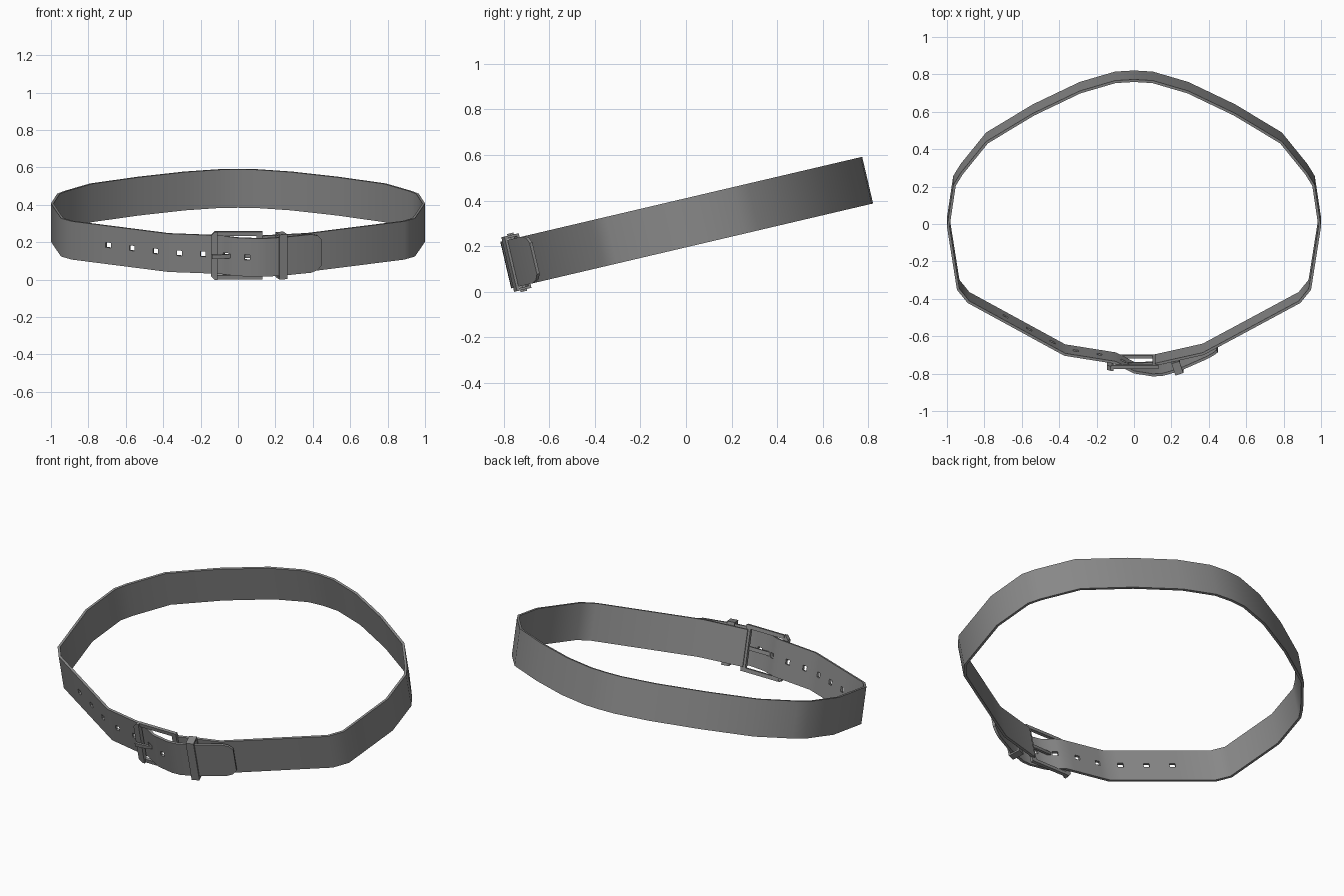
import bpy, bmesh, math
from mathutils import Matrix, Vector

cube = bpy.data.objects.get("Cube")
if cube:
    bpy.data.objects.remove(cube, do_unlink=True)

TILT = math.radians(13.2)
PLACE = Matrix.Translation((0, 0, 0.303)) @ Matrix.Rotation(TILT, 4, 'X')
STRETCH = 1 / math.cos(TILT)      # keeps the tilted plan the right depth
HALF = 0.105                      # half the strap width
HOLE = 0.014                      # half the hole size

grey = bpy.data.materials.new("grey")
grey.use_nodes = True
grey.diffuse_color = (0.25, 0.25, 0.25, 1)
grey.node_tree.nodes["Principled BSDF"].inputs["Base Color"].default_value = grey.diffuse_color


def finish(name, bm, thickness=0, angle=40):
    """Place a mesh in the tilted belt frame, thicken it and shade it."""
    bmesh.ops.recalc_face_normals(bm, faces=bm.faces)
    bm.transform(PLACE)
    mesh = bpy.data.meshes.new(name)
    bm.to_mesh(mesh)
    bm.free()
    mesh.materials.append(grey)
    obj = bpy.data.objects.new(name, mesh)
    bpy.context.collection.objects.link(obj)
    bpy.ops.object.select_all(action='DESELECT')
    obj.select_set(True)
    bpy.context.view_layer.objects.active = obj
    if thickness:
        mod = obj.modifiers.new("thickness", 'SOLIDIFY')
        mod.thickness = thickness
        mod.offset = 0
        mod.use_even_offset = True
        bpy.ops.object.modifier_apply(modifier=mod.name)
    bpy.ops.object.shade_smooth_by_angle(angle=math.radians(angle))
    return obj


def prism(bm, outline, direction):
    """Extrude a closed outline of 3D points along a direction."""
    face = bm.faces.new([bm.verts.new(p) for p in outline])
    out = bmesh.ops.extrude_face_region(bm, geom=[face])
    moved = [v for v in out["geom"] if isinstance(v, bmesh.types.BMVert)]
    bmesh.ops.translate(bm, verts=moved, vec=direction)


def at_x(path, x):
    """Point on a path whose x falls steadily."""
    for (x0, y0), (x1, y1) in zip(path, path[1:]):
        if x1 <= x <= x0:
            return x, y0 + (y1 - y0) * (x - x0) / (x1 - x0)


# Strap: free end through the buckle, then around the waist to the buckle bar
tongue = [(0.445, -0.664), (0.425, -0.674), (0.39, -0.691), (0.24, -0.757),
          (0.15, -0.782), (0.1, -0.784), (0, -0.768), (-0.1, -0.717),
          (-0.15, -0.709), (-0.37, -0.674), (-0.885, -0.393)]
side = [(-0.94, -0.325), (-0.993, 0.01), (-0.96, 0.23), (-0.922, 0.292),
        (-0.786, 0.46), (-0.537, 0.61), (-0.288, 0.729), (-0.1, 0.784)]
fixed_end = [(0.885, -0.393), (0.37, -0.67), (0.115, -0.727)]
tip_width = {0.445: 0.07, 0.425: 0.094}

holes = [-0.69 + 0.126 * i for i in range(6)] + [0.05]
edges = [at_x(tongue, h + s * HOLE) for h in holes for s in (-1, 1)]
front = sorted(tongue + edges, reverse=True)
path = front + side + [(0, 0.79)] + [(-x, y) for x, y in reversed(side)] + fixed_end

bm = bmesh.new()
grid = []
for x, y in path:
    h = tip_width.get(x, HALF)
    grid.append([bm.verts.new((x, y * STRETCH, w)) for w in (-h, -HOLE, HOLE, h)])
for i, (a, b) in enumerate(zip(grid, grid[1:])):
    middle = (path[i][0] + path[i + 1][0]) / 2
    pierced = i < len(front) - 1 and any(abs(middle - h) < HOLE for h in holes)
    for r in range(3):
        if not (pierced and r == 1):
            bm.faces.new((a[r], b[r], b[r + 1], a[r + 1]))
finish("strap", bm, 0.014)

# Buckle frame: two rails, a hinge bar and a chamfered front bar
bm = bmesh.new()


def plate(points, front_y, back_y):
    prism(bm, [(x, front_y * STRETCH, w) for x, w in points],
          Vector((0, (back_y - front_y) * STRETCH, 0)))


for s in (-1, 1):
    plate([(-0.12, s * 0.109), (0.13, s * 0.109), (0.13, s * 0.131), (-0.12, s * 0.131)],
          -0.744, -0.727)
plate([(0.1, -0.11), (0.13, -0.11), (0.13, 0.11), (0.1, 0.11)], -0.744, -0.727)
plate([(-0.145, -0.11), (-0.125, -0.131), (-0.11, -0.131), (-0.11, 0.131),
       (-0.125, 0.131), (-0.145, 0.11)], -0.755, -0.73)
finish("buckle_frame", bm, angle=30)

# Prong: hinged on the bar, up through a hole and over the front bar
bm = bmesh.new()
prong = [(0.125, -0.737), (-0.035, -0.742), (-0.06, -0.757), (-0.14, -0.763)]
outline = prong + [(x, y - 0.011) for x, y in reversed(prong)]
prism(bm, [(x, y * STRETCH, -0.011) for x, y in outline], Vector((0, 0, 0.022)))
finish("buckle_prong", bm, angle=30)

# Keeper loop around the free end
bm = bmesh.new()
depth, height, wall = 0.034, 0.123, 0.011
outer = [(-depth, -height), (depth, -height), (depth, height), (-depth, height)]
inner = [(y - math.copysign(wall, y), w - math.copysign(wall, w)) for y, w in outer]
for i in range(4):
    j = (i + 1) % 4
    quad = (outer[i], outer[j], inner[j], inner[i])
    prism(bm, [(-0.022, y, w) for y, w in quad], Vector((0.044, 0, 0)))
bmesh.ops.remove_doubles(bm, verts=bm.verts, dist=0.0001)
seen = {}
for f in bm.faces:
    seen.setdefault(frozenset(f.verts), []).append(f)
inside = [f for group in seen.values() if len(group) > 1 for f in group]
bmesh.ops.delete(bm, geom=inside, context='FACES')
bm.transform(Matrix.Translation((0.232, -0.744 * STRETCH, 0))
             @ Matrix.Rotation(math.radians(18), 4, 'Z'))
finish("keeper_loop", bm, angle=30)
